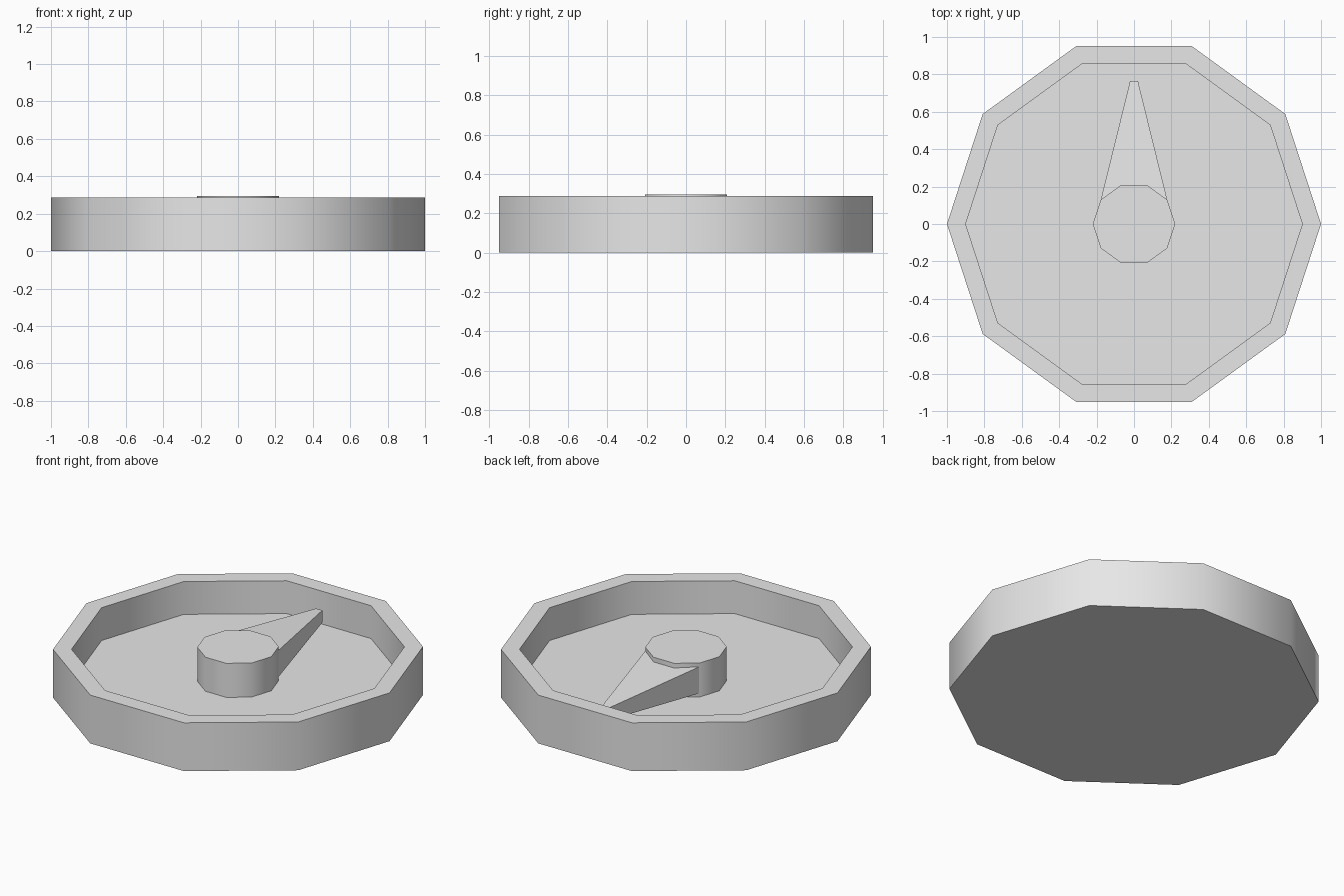
import bpy
import bmesh
import math
from mathutils import Vector

SIDES = 10
RIM_Z, FLOOR_Z, HUB_Z = 0.288, 0.092, 0.295

cube = bpy.data.objects.get("Cube")
if cube:
    bpy.data.objects.remove(cube, do_unlink=True)

grey = bpy.data.materials.new("light_grey")
grey.use_nodes = True
grey.diffuse_color = (0.8, 0.8, 0.8, 1)
grey.node_tree.nodes["Principled BSDF"].inputs["Base Color"].default_value = (0.8, 0.8, 0.8, 1)


def ring(bm, radius, z):
    """A ten-sided loop of vertices with one corner on +x."""
    return [bm.verts.new((radius * math.cos(i * math.tau / SIDES),
                          radius * math.sin(i * math.tau / SIDES), z))
            for i in range(SIDES)]


def rectangle(bm, y, half_width, half_height, z):
    """An upright rectangular loop of vertices across the y axis."""
    return [bm.verts.new((sx * half_width, y, z + sz * half_height))
            for sx, sz in ((-1, -1), (1, -1), (1, 1), (-1, 1))]


def loft(name, build_loops):
    """Skin the loops in order, cap both ends and make a soft-sided object."""
    bm = bmesh.new()
    loops = build_loops(bm)
    for a, b in zip(loops, loops[1:]):
        n = len(a)
        for i in range(n):
            j = (i + 1) % n
            bm.faces.new((a[i], a[j], b[j], b[i]))
    bm.faces.new(list(reversed(loops[0])))
    bm.faces.new(loops[-1])
    bmesh.ops.recalc_face_normals(bm, faces=bm.faces)
    mesh = bpy.data.meshes.new(name)
    bm.to_mesh(mesh)
    bm.free()
    mesh.materials.append(grey)
    obj = bpy.data.objects.new(name, mesh)
    bpy.context.collection.objects.link(obj)
    bpy.ops.object.select_all(action='DESELECT')
    obj.select_set(True)
    bpy.context.view_layer.objects.active = obj
    bpy.ops.object.shade_smooth_by_angle(angle=math.radians(45))
    return obj


# Shallow dish with a raised rim
loft("dish", lambda bm: [ring(bm, r, z) for r, z in
                         ((1, 0), (1, RIM_Z), (0.9, RIM_Z), (0.9, FLOOR_Z))])

# Central hub standing on the dish floor
loft("hub", lambda bm: [ring(bm, 0.22, z) for z in (FLOOR_Z, HUB_Z)])

# Pointer tapering in width and thickness, held clear of the floor
loft("pointer", lambda bm: [rectangle(bm, 0.1, 0.185, 0.081, 0.194),
                            rectangle(bm, 0.765, 0.021, 0.036, 0.19)])
